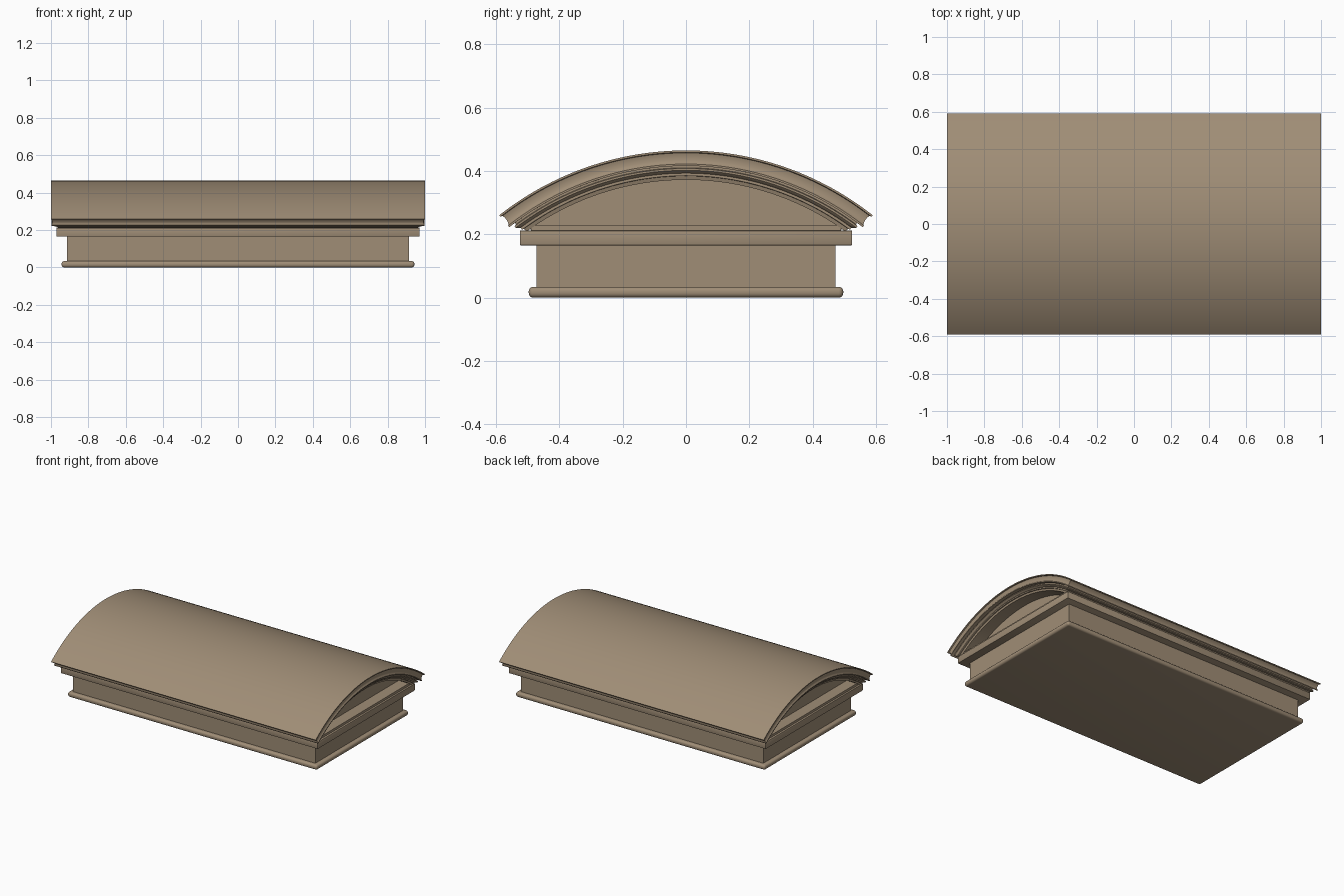
import bpy, bmesh, math

if "Cube" in bpy.data.objects:
    bpy.data.objects.remove(bpy.data.objects["Cube"])

stone = bpy.data.materials.new("warm_stone")
stone.diffuse_color = (0.35, 0.268, 0.182, 1)
stone.use_nodes = True
stone.node_tree.nodes["Principled BSDF"].inputs["Base Color"].default_value = stone.diffuse_color

CZ = -0.487            # height of the centre of the roof arc
R_TOP = 0.952          # outer roof radius
A_END = math.radians(38.3)
STEPS = 64


def finish(name, bm):
    bmesh.ops.recalc_face_normals(bm, faces=bm.faces)
    me = bpy.data.meshes.new(name)
    bm.to_mesh(me)
    bm.free()
    ob = bpy.data.objects.new(name, me)
    bpy.context.collection.objects.link(ob)
    me.materials.append(stone)
    bpy.ops.object.select_all(action='DESELECT')
    ob.select_set(True)
    bpy.context.view_layer.objects.active = ob
    bpy.ops.object.shade_smooth_by_angle(angle=math.radians(30))
    return ob


def box(name, hx, hy, z0, z1, bevel=0.0, segments=2):
    bm = bmesh.new()
    bmesh.ops.create_cube(bm, size=1)
    for v in bm.verts:
        v.co = (v.co.x * 2 * hx, v.co.y * 2 * hy, z0 + (v.co.z + 0.5) * (z1 - z0))
    if bevel:
        bmesh.ops.bevel(bm, geom=bm.edges[:], offset=bevel, segments=segments,
                        profile=0.5, affect='EDGES')
    return finish(name, bm)


# Base: rounded foot moulding, block, projecting slab and ledge under the gable
box("foot_moulding", 0.943, 0.497, 0.0, 0.034, 0.0145, 5)
box("block", 0.915, 0.472, 0.02, 0.18)
box("slab", 0.97, 0.525, 0.165, 0.212, 0.003)
box("gable_ledge", 0.957, 0.49, 0.2, 0.228)

# Curved roof: stepped moulding profile (x, radius), swept along the arc;
# the eaves recede by the same amount as the gable ends
profile = [(1.0, R_TOP), (1.0, 0.946), (0.993, 0.944), (0.991, 0.936),
           (0.991, 0.922), (0.994, 0.913), (0.998, 0.909), (0.998, 0.903),
           (0.975, 0.903), (0.975, 0.897), (0.983, 0.895), (0.983, 0.889),
           (0.976, 0.882), (0.97, 0.880), (0.97, 0.872), (0.964, 0.871),
           (0.96, 0.859)]
bm = bmesh.new()
rings = []
for k in range(STEPS + 1):
    t = 2 * k / STEPS - 1
    pts = profile + [(-x, r) for x, r in reversed(profile)]
    ring = []
    for x, r in pts:
        a = t * (A_END - (1 - abs(x)) / 0.93)
        ring.append(bm.verts.new((x, r * math.sin(a), CZ + r * math.cos(a))))
    rings.append(ring)
n = len(rings[0])
for r0, r1 in zip(rings, rings[1:]):
    for i in range(n):
        j = (i + 1) % n
        bm.faces.new((r0[i], r0[j], r1[j], r1[i]))
for ring in (rings[0], rings[-1]):          # eaves
    for i in range(len(profile) - 1):
        bm.faces.new((ring[i], ring[i + 1], ring[n - 2 - i], ring[n - 1 - i]))
finish("curved_roof", bm)

# Recessed gable wall filling the arch
bm = bmesh.new()
r, z0 = 0.863, 0.215
a_max = math.acos((z0 - CZ) / r)
arc = [(r * math.sin(a), CZ + r * math.cos(a))
       for a in (a_max * (2 * k / STEPS - 1) for k in range(STEPS + 1))]
ends = [[bm.verts.new((x, y, z)) for y, z in arc] for x in (-0.88, 0.88)]
for e in ends:
    bm.faces.new(e)
for i in range(len(arc)):
    j = (i + 1) % len(arc)
    bm.faces.new((ends[0][i], ends[0][j], ends[1][j], ends[1][i]))
finish("gable_wall", bm)
